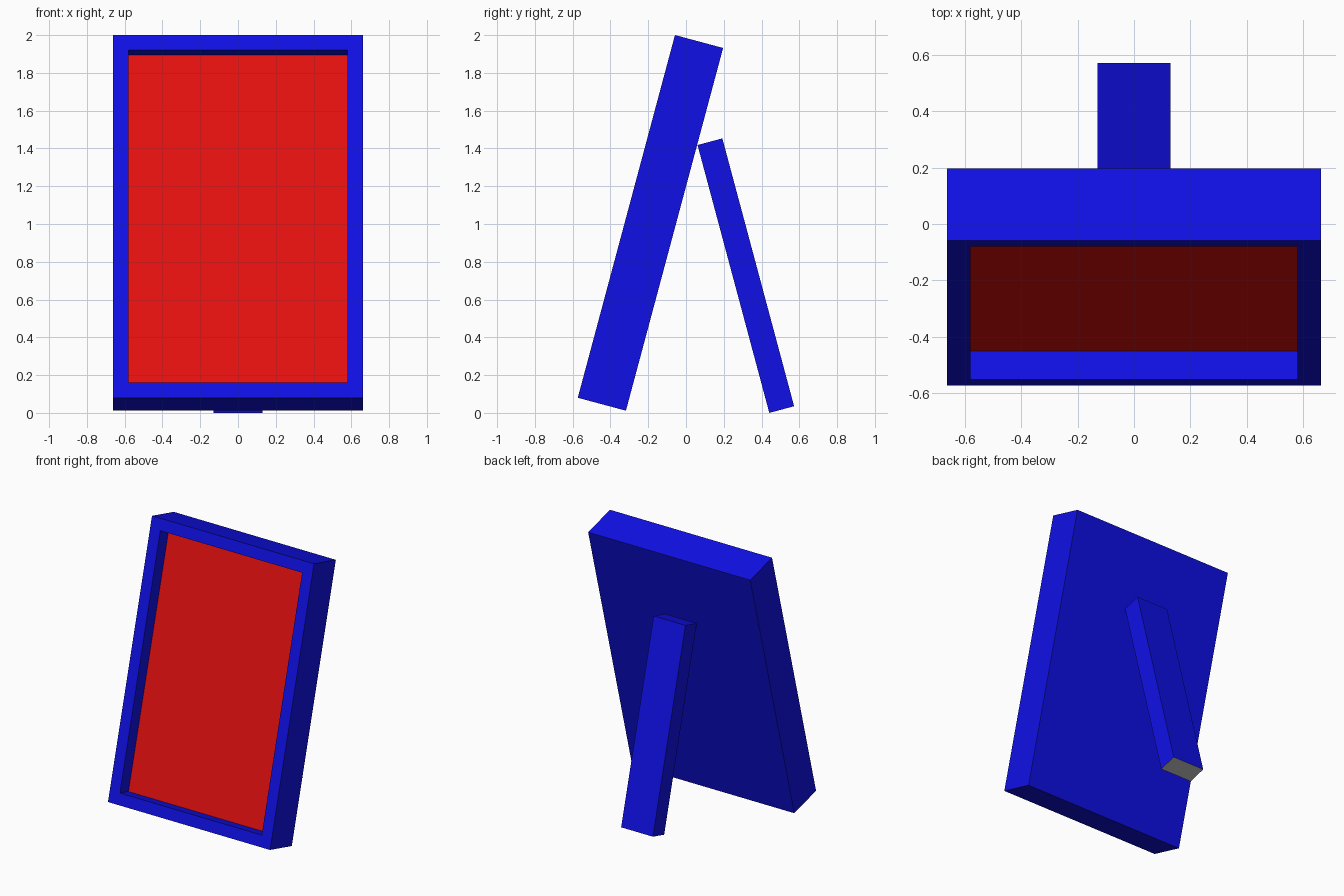
import bpy, bmesh
from math import radians
from mathutils import Matrix, Vector

default = bpy.data.objects.get("Cube")
if default:
    bpy.data.objects.remove(default, do_unlink=True)


def material(name, colour):
    m = bpy.data.materials.new(name)
    m.use_nodes = True
    m.diffuse_color = (*colour, 1)
    m.node_tree.nodes["Principled BSDF"].inputs["Base Color"].default_value = (*colour, 1)
    return m


blue = material("blue", (0.005, 0.005, 0.8))
red = material("red", (0.8, 0.005, 0.005))
grey = material("grey", (0.5, 0.5, 0.5))

TILT = radians(15)


def box(name, size, corner, tilt, mats):
    """Box resting on its lower front edge at corner (y, z), leaning about x."""
    bm = bmesh.new()
    bmesh.ops.create_cube(bm, size=1)
    sx, sy, sz = size
    bmesh.ops.transform(bm, verts=bm.verts, matrix=Matrix.Translation((0, sy / 2, sz / 2))
                        @ Matrix.Diagonal((sx, sy, sz, 1)))
    mesh = bpy.data.meshes.new(name)
    for m in mats:
        mesh.materials.append(m)
    obj = bpy.data.objects.new(name, mesh)
    bpy.context.collection.objects.link(obj)
    obj.location = (0, *corner)
    obj.rotation_euler.x = tilt
    return obj, bm


def face_towards(bm, direction):
    bm.normal_update()
    return max(bm.faces, key=lambda f: f.normal.dot(Vector(direction)))


# Leaning frame with a recessed red picture panel
frame, bm = box("picture_frame", (1.326, 0.264, 1.988), (-0.573, 0.08), -TILT, (blue, red))
panel = face_towards(bm, (0, -1, 0))
bmesh.ops.inset_region(bm, faces=[panel], thickness=0.117)
rim = bmesh.ops.extrude_discrete_faces(bm, faces=[panel])["faces"][0]
rim.material_index = 1
bmesh.ops.translate(bm, verts=rim.verts, vec=(0, 0.104, 0))
bm.to_mesh(frame.data)
bm.free()

# Rear support leg with a grey foot surface
leg, bm = box("support_leg", (0.26, 0.136, 1.468), (0.441, 0), TILT, (blue, grey))
face_towards(bm, (0, 0, -1)).material_index = 1
bm.to_mesh(leg.data)
bm.free()
